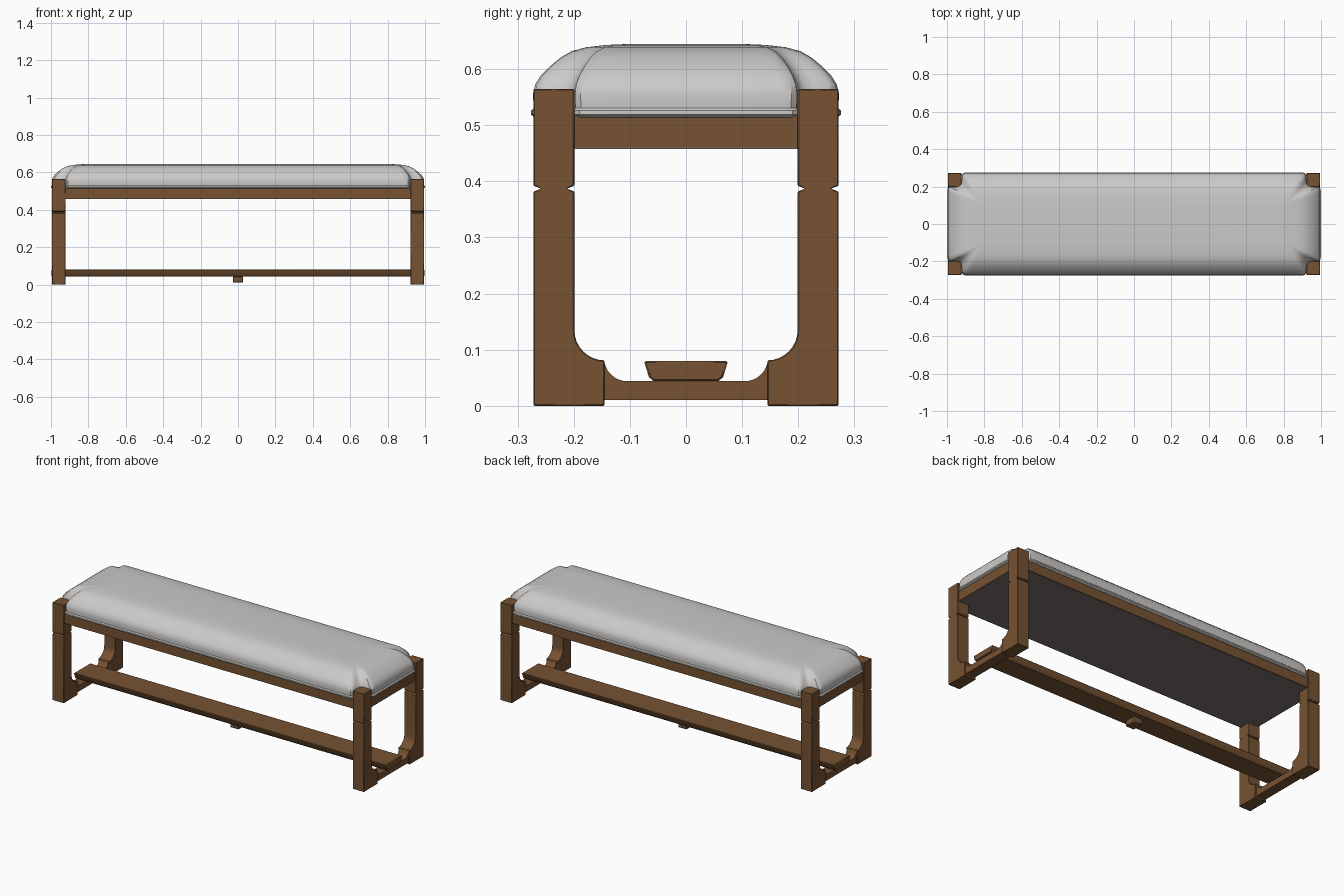
import bpy, bmesh, math

if "Cube" in bpy.data.objects:
    bpy.data.objects.remove(bpy.data.objects["Cube"])


def material(name, rgb):
    m = bpy.data.materials.new(name)
    m.diffuse_color = (*rgb, 1)
    m.use_nodes = True
    m.node_tree.nodes["Principled BSDF"].inputs["Base Color"].default_value = m.diffuse_color
    return m


wood = material("brown wood", (0.18, 0.085, 0.032))
fabric = material("light grey fabric", (0.60, 0.59, 0.575))
lining = material("dark grey lining", (0.20, 0.165, 0.155))


def finish(name, bm, mat, bevel=0.0):
    bmesh.ops.recalc_face_normals(bm, faces=bm.faces)
    mesh = bpy.data.meshes.new(name)
    bm.to_mesh(mesh)
    bm.free()
    ob = bpy.data.objects.new(name, mesh)
    bpy.context.collection.objects.link(ob)
    mesh.materials.append(mat)
    if bevel:
        b = ob.modifiers.new("bevel", 'BEVEL')
        b.width, b.segments = bevel, 1
        b.limit_method, b.angle_limit = 'ANGLE', math.radians(50)
    return ob


def extrude_x(name, profile, x0, x1, mat, bevel=0.0):
    """Extrude a (y, z) outline from x0 to x1."""
    bm = bmesh.new()
    face = bm.faces.new([bm.verts.new((x0, y, z)) for y, z in profile])
    ext = bmesh.ops.extrude_face_region(bm, geom=[face])
    moved = [v for v in ext["geom"] if isinstance(v, bmesh.types.BMVert)]
    bmesh.ops.translate(bm, verts=moved, vec=(x1 - x0, 0, 0))
    return finish(name, bm, mat, bevel)


def box(name, x0, x1, y0, y1, z0, z1, mat, bevel=0.0):
    return extrude_x(name, [(y0, z0), (y1, z0), (y1, z1), (y0, z1)], x0, x1, mat, bevel)


def arc(cy, cz, r, a0, a1, n=8):
    steps = [math.radians(a0 + (a1 - a0) * i / n) for i in range(n + 1)]
    return [(cy + r * math.cos(a), cz + r * math.sin(a)) for a in steps]


# Leg outline: foot toe, concave sweep and a small notch on both sides
leg = [(-0.272, 0), (-0.145, 0)] + arc(-0.145, 0.135, 0.054, 270, 180)
leg += [(-0.199, 0.382), (-0.212, 0.387), (-0.199, 0.392), (-0.199, 0.565),
        (-0.272, 0.565), (-0.272, 0.392), (-0.258, 0.387), (-0.272, 0.382)]

# Lower end rail outline, swept up to meet the feet
half = [(-0.147, 0.01)] + arc(-0.105, 0.085, 0.041, 190, 270)
rail = half + [(-y, z) for y, z in reversed(half)]

# End frames
for sx, end in ((-1, "left"), (1, "right")):
    for sy, side in ((1, "front"), (-1, "back")):
        extrude_x(f"{side}_{end}_leg", [(y * sy, z) for y, z in leg],
                  sx * 0.922, sx * 0.995, wood, 0.002)
    extrude_x(f"{end}_lower_rail", rail, sx * 0.93, sx * 0.988, wood)
    box(f"{end}_seat_rail", sx * 0.94, sx * 0.988, -0.2, 0.2, 0.46, 0.52, wood)

# Long seat rails and the lining under the seat
for sy, side in ((-1, "front"), (1, "back")):
    y0, y1 = sorted((sy * 0.22, sy * 0.265))
    box(f"{side}_seat_rail", -0.925, 0.925, y0, y1, 0.46, 0.52, wood)
box("seat_lining", -0.986, 0.986, -0.2, 0.2, 0.458, 0.464, lining)
box("seat_lining_middle", -0.923, 0.923, -0.262, 0.262, 0.458, 0.464, lining)

# Long stretcher with slanted sides, and its centre foot
extrude_x("stretcher", [(-0.058, 0.044), (0.058, 0.044), (0.066, 0.051), (0.075, 0.08),
                        (-0.075, 0.08), (-0.066, 0.051)], -0.997, 0.997, wood, 0.003)
box("stretcher_foot", -0.028, 0.028, -0.034, 0.034, 0.01, 0.046, wood, 0.005)


# Cushion: rings shrink from a corner-notched outline to a small top rectangle
QX, QY = 0.80, 0.10


def quarter():
    """Outer point and matching top point, from the end middle to the side middle."""
    out = [((0.995, y), (QX, y / 2)) for y in (0, 0.06, 0.12, 0.17)]
    out += [((0.993, 0.188), (QX, 0.094)), ((0.983, 0.198), (QX, QY))]
    out += [((0.955, 0.199), (QX, QY)), ((0.937, 0.203), (QX, QY)),
            ((0.926, 0.213), (QX, QY)), ((0.921, 0.232), (QX, QY)),
            ((0.919, 0.258), (QX, QY)), ((0.909, 0.270), (QX - 0.01, QY))]
    out += [((x, 0.273), (x * QX / 0.9, QY)) for x in (0.88, 0.8, 0.6, 0.4, 0.2, 0)]
    return out


q = quarter()
flip = lambda pts, sx, sy: [tuple((x * sx, y * sy) for x, y in p) for p in pts]
loop = (q[:-1] + flip(q[:0:-1], -1, 1) + flip(q[:-1], -1, -1) + flip(q[:0:-1], 1, -1))
PROFILE = [(0.98, 0.514), (1.02, 0.519), (1.02, 0.526), (0.99, 0.531), (1.0, 0.555),
           (0.975, 0.573), (0.92, 0.588), (0.83, 0.604), (0.72, 0.620), (0.6, 0.632),
           (0.45, 0.639), (0.25, 0.643), (0.0, 0.645)]
bm = bmesh.new()
rings = [[bm.verts.new((b[0] + (a[0] - b[0]) * r, b[1] + (a[1] - b[1]) * r, z))
          for a, b in loop] for r, z in PROFILE]
n = len(loop)
for lo, hi in zip(rings, rings[1:]):
    for i in range(n):
        j = (i + 1) % n
        bm.faces.new((lo[i], lo[j], hi[j], hi[i]))
bm.faces.new(rings[0])
bm.faces.new(rings[-1])
bmesh.ops.remove_doubles(bm, verts=bm.verts, dist=0.0005)
cushion = finish("cushion", bm, fabric)

# Smooth shading with sharp edges kept
for ob in bpy.context.collection.objects:
    ob.select_set(True)
bpy.context.view_layer.objects.active = cushion
bpy.ops.object.shade_smooth_by_angle(angle=math.radians(35))
